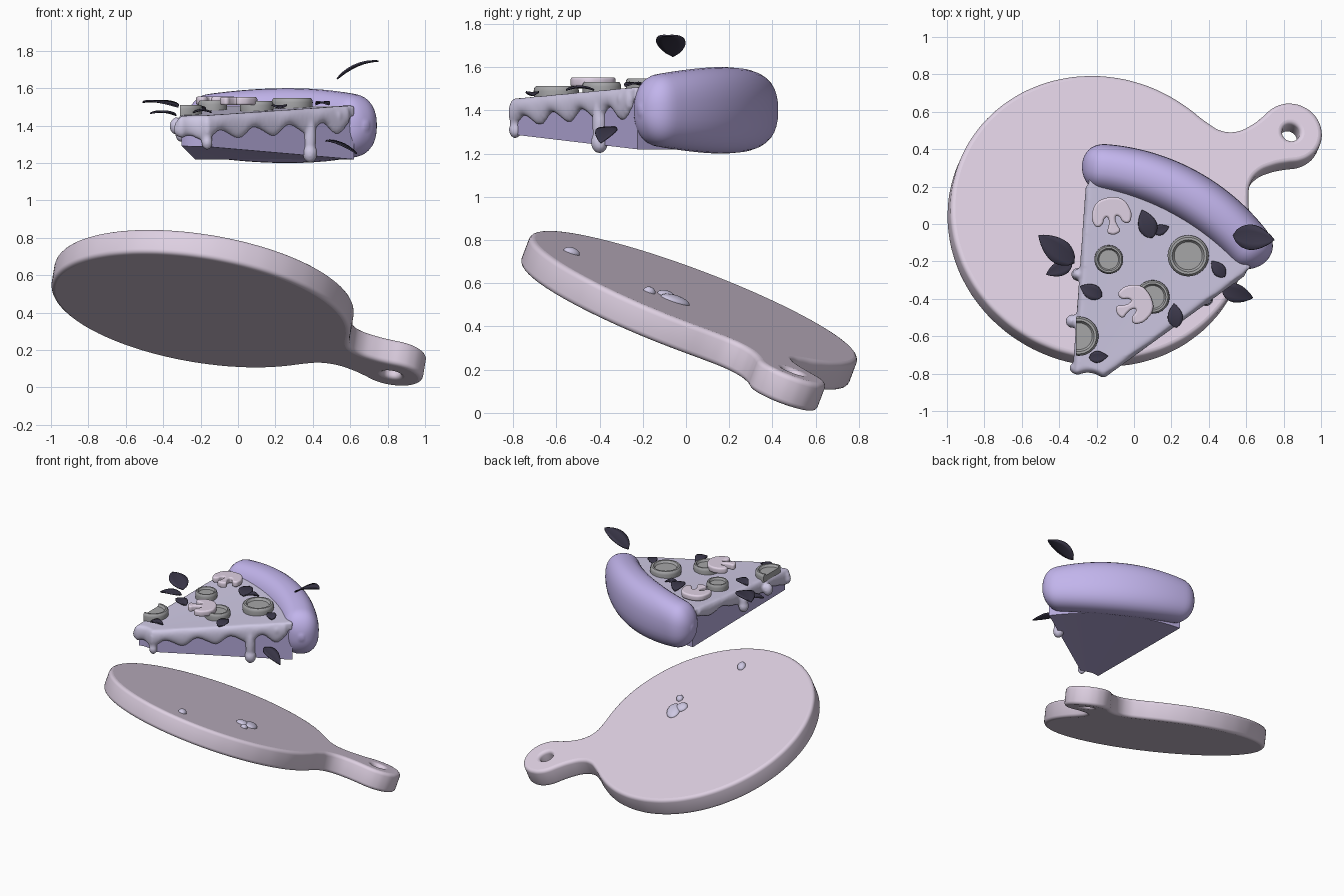
import bpy, bmesh
from math import sin, cos, pi, radians, sqrt, exp, atan2
from mathutils import Vector, Matrix

if "Cube" in bpy.data.objects:
    bpy.data.objects.remove(bpy.data.objects["Cube"])


def mat(name, rgb):
    m = bpy.data.materials.new(name)
    m.diffuse_color = (*rgb, 1)
    m.use_nodes = True
    m.node_tree.nodes["Principled BSDF"].inputs["Base Color"].default_value = m.diffuse_color
    return m


BOARD = mat("board", (.73, .63, .76))
CRUST = mat("crust", (.54, .46, .84))
BASE = mat("base", (.46, .40, .70))
CHEESE = mat("cheese", (.62, .58, .77))
OLIVE = mat("olive", (.38, .38, .39))
MUSH = mat("mushroom", (.74, .64, .77))
LEAF = mat("leaf", (.045, .04, .07))


def finish(name, data, m, matrix=None, angle=40):
    if isinstance(data, bmesh.types.BMesh):
        bmesh.ops.recalc_face_normals(data, faces=data.faces)
        me = bpy.data.meshes.new(name)
        data.to_mesh(me)
        data.free()
    else:
        me = data
    ob = bpy.data.objects.new(name, me)
    bpy.context.collection.objects.link(ob)
    me.materials.clear()
    me.materials.append(m)
    if matrix:
        ob.matrix_world = matrix
    bpy.ops.object.select_all(action='DESELECT')
    ob.select_set(True)
    bpy.context.view_layer.objects.active = ob
    bpy.ops.object.shade_smooth_by_angle(angle=radians(angle))
    return ob


def slab(name, outlines, half, bevel, m, matrix):
    """Smooth closed outlines (later ones are holes), extruded with rounded edges."""
    cu = bpy.data.curves.new(name, 'CURVE')
    cu.dimensions, cu.fill_mode = '2D', 'BOTH'
    cu.extrude, cu.bevel_depth, cu.bevel_resolution, cu.offset = half - bevel, bevel, 3, -bevel
    for pts in outlines:
        sp = cu.splines.new('BEZIER')
        sp.bezier_points.add(len(pts) - 1)
        sp.use_cyclic_u, sp.resolution_u = True, 5
        for b, p in zip(sp.bezier_points, pts):
            b.co = (*p, 0)
            b.handle_left_type = b.handle_right_type = 'AUTO'
    tmp = bpy.data.objects.new("tmp", cu)
    bpy.context.collection.objects.link(tmp)
    me = bpy.data.meshes.new_from_object(tmp.evaluated_get(bpy.context.evaluated_depsgraph_get()))
    bpy.data.objects.remove(tmp)
    return finish(name, me, m, matrix)


def arc(cx, r, a0, a1, n):
    return [(cx + r * cos(radians(a0 + (a1 - a0) * i / n)), r * sin(radians(a0 + (a1 - a0) * i / n)))
            for i in range(n + 1)]


# Cutting board: tilted disc with a waisted handle and a hanging hole
n = Vector((.155, .35, .924)).normalized()
c, s = cos(radians(24)), sin(radians(24))
ex = Vector((c, s, -(n.x * c + n.y * s) / n.z)).normalized()
ey = n.cross(ex)
HALF = .07


def board_point(x, y):
    o = Vector((-.2, -.01, .41)) + n * 2 * HALF
    return Vector((x, y, o.z - (n.x * (x - o.x) + n.y * (y - o.y)) / n.z))


tilt = Matrix((ex, ey, n)).transposed().to_4x4()
neck = [(.785, .235), (.83, .168), (.90, .13), (.99, .128), (1.07, .145)]
outline = (arc(0, .81, 27, 333, 30) + [(u, -v) for u, v in neck]
           + arc(1.168, .168, -100, 100, 10) + neck[::-1])
slab("cutting_board", [outline, arc(1.168, .047, 0, 337.5, 15)], HALF, .024, BOARD,
     Matrix.Translation(Vector((-.2, -.01, .41)) + n * HALF) @ tilt)

# Fallen cheese drops lying on the board
for x, y, a, b in ((-.1, -.53, .042, .03), (.14, -.05, .075, .05), (.1, -.09, .045, .045), (.17, -.17, .03, .025)):
    bm = bmesh.new()
    bmesh.ops.create_uvsphere(bm, u_segments=24, v_segments=12, radius=1)
    finish("cheese_drop", bm, CHEESE, Matrix.Translation(board_point(x, y)) @ tilt
           @ Matrix.Diagonal((b, a, .024, 1)), 180)

# Slice layout in polar coordinates around the (blunted) tip
AX, AY, A0, A1 = -.31, -.9, 36, 86


def pol(r, deg, z):
    return Vector((AX + r * cos(radians(deg)), AY + r * sin(radians(deg)), z))


def top(r): return 1.445 + .055 * r
def bottom(r): return 1.30 - .07 * r
def top_at(x, y): return top(sqrt((x - AX) ** 2 + (y - AY) ** 2))
def r_tip(deg): return .18 - .06 * (deg - A0) / (A1 - A0)


def wedge(bm, a0, a1, shrink, hi, lo, nr=14, na=14):
    g = {}
    for k, zf in enumerate((lo, hi)):
        for i in range(nr + 1):
            for j in range(na + 1):
                a = a0 + (a1 - a0) * j / na
                r0 = r_tip(a) + shrink
                r = r0 + (1.15 - r0) * i / nr
                g[k, i, j] = bm.verts.new(pol(r, a, zf(r)))
    for k in (0, 1):
        for i in range(nr):
            for j in range(na):
                bm.faces.new([g[k, i, j], g[k, i + 1, j], g[k, i + 1, j + 1], g[k, i, j + 1]])
    rim = ([(i, 0) for i in range(nr)] + [(nr, j) for j in range(na)]
           + [(i, na) for i in range(nr, 0, -1)] + [(0, j) for j in range(na, 0, -1)])
    for p, q in zip(rim, rim[1:] + rim[:1]):
        bm.faces.new([g[0, *p], g[0, *q], g[1, *q], g[1, *p]])


# Dough base
bm = bmesh.new()
wedge(bm, A0, A1, .012, lambda r: top(r) - .03, bottom)
finish("slice_base", bm, BASE)

# Crust: fat arc with rounded ends
bm = bmesh.new()
N, S, rings = 48, 32, []
for i in range(N + 1):
    t = .5 - .5 * cos(pi * i / N)
    e = min(t, 1 - t)
    cap = max(.02, 1 - max(0, 1 - e / .11) ** 2.6) ** .5
    k = 1 - (2 * t - 1) ** 2
    w, h = (.12 + .018 * k) * cap, (.15 + .05 * k) * cap
    ring = []
    for j in range(S):
        q = 2 * pi * j / S
        f = lambda v: abs(v) ** .85 * (1 if v > 0 else -1)
        ring.append(bm.verts.new(pol(1.21 + w * f(cos(q)), 34.5 + 54 * t, 1.4 + h * f(sin(q)))))
    rings.append(ring)
for a, b in zip(rings, rings[1:]):
    for j in range(S):
        bm.faces.new([a[j], a[(j + 1) % S], b[(j + 1) % S], b[j]])
bm.faces.new(rings[0])
bm.faces.new(rings[-1])
finish("crust", bm, CRUST, None, 180)

# Melted cheese: sheet plus a dripping skirt, fused by remeshing
bm = bmesh.new()
wedge(bm, A0 - .5, A1 + .5, -.005, top, lambda r: top(r) - .06)


def blob(x, y, zc, rx, rz):
    bmesh.ops.create_icosphere(bm, subdivisions=3, radius=1,
                               matrix=Matrix.Translation((x, y, zc)) @ Matrix.Diagonal((rx, rx, rz, 1)))


path = [pol(1.09 - (1.09 - .18) * i / 45, A0, 0) for i in range(46)]
path += [pol(r_tip(A0 + 5 * i), A0 + 5 * i, 0) for i in range(1, 10)]
path += [pol(.12 + (1.09 - .12) * i / 45, A1, 0) for i in range(46)]
# (x, y, lowest z, radius) of each hanging drip
drips = [(.385, -.40, 1.2, .04), (-.165, -.79, 1.27, .03), (.01, -.66, 1.355, .032), (.2, -.53, 1.37, .026),
         (.53, -.29, 1.41, .03), (-.315, -.77, 1.34, .03), (-.30, -.27, 1.31, .036), (-.33, -.52, 1.35, .036)]
for i, p in enumerate(path):
    z = top_at(p.x, p.y)
    d = .085 + .015 * sin(i * .55)
    for x, y, lo, w in drips:
        d += .05 * exp(-((p.x - x) ** 2 + (p.y - y) ** 2) / .0035)
    blob(p.x, p.y, z - d / 2, .027, d / 2)
for x, y, lo, w in drips:
    z = top_at(x, y) - .03
    blob(x, y, (z + lo) / 2 + .01, w * .85, (z - lo) / 2)
    blob(x, y, lo + w * 1.3, w, w * 1.3)
cheese = finish("melted_cheese", bm, CHEESE, None, 180)
rm = cheese.modifiers.new("fuse", 'REMESH')
rm.mode, rm.voxel_size, rm.use_smooth_shade = 'VOXEL', .0095, True
sm = cheese.modifiers.new("soften", 'SMOOTH')
sm.factor, sm.iterations = .5, 5

# Olive slices with a raised rim; one is cut by the slice edge
for x, y, r, cut in ((.29, -.17, .11, 0), (-.135, -.19, .077, 0), (.10, -.39, .09, 0), (-.295, -.6, .105, 1)):
    bm = bmesh.new()
    prof = [(.001, .034), (.68, .034), (.73, .04), (.78, .05), (.9, .05), (.97, .042), (1, .028), (.97, -.01), (.001, -.01)]
    vs = [bm.verts.new((r * u, 0, z)) for u, z in prof]
    es = [bm.edges.new(e) for e in zip(vs, vs[1:])]
    bmesh.ops.spin(bm, geom=vs + es, cent=(0, 0, 0), axis=(0, 0, 1), angle=2 * pi, steps=40)
    bmesh.ops.remove_doubles(bm, verts=bm.verts, dist=.0008)
    if cut:
        bmesh.ops.bisect_plane(bm, geom=bm.verts[:] + bm.edges[:] + bm.faces[:], plane_co=(-.015, 0, 0),
                               plane_no=(-1, 0, 0), clear_outer=True)
        bmesh.ops.holes_fill(bm, edges=[e for e in bm.edges if e.is_boundary])
    finish("olive_slice", bm, OLIVE, Matrix.Translation((x, y, top_at(x, y))))

# Mushroom slices
half = [(.018, -.02), (.024, -.055), (.034, -.085), (.02, -.098)]
cap = [(.04, -.012), (.055, -.04), (.085, -.05), (.104, -.02), (.1, .03), (.07, .078), (.03, .095)]
side = half[::-1] + [(.026, -.005)] + cap
shape = side + [(-u, v) for u, v in side[::-1]]
for x, y, rot, z in ((-.12, .045, 8, .035), (.0, -.43, -62, .055)):
    slab("mushroom_slice", [shape], .022, .012, MUSH,
         Matrix.Translation((x, y, top_at(x, y) + z)) @ Matrix.Rotation(radians(rot), 4, 'Z'))


# Basil leaves, floating and lying on the slice
def leaf(p, q, width, arch):
    p, q = Vector(p), Vector(q)
    d = q - p
    sd = Vector((-d.y, d.x, 0)).normalized()
    bm = bmesh.new()
    n, rows = 12, []
    for i in range(n + 1):
        t = i / n
        w = width / 2 * max(.02, sin(pi * t ** .8) ** .8 if 0 < t < 1 else 0)
        mid = p + d * t + Vector((0, 0, arch * 4 * t * (1 - t)))
        rows.append([bm.verts.new(mid + sd * w * v + Vector((0, 0, .12 * w * v * v))) for v in (-1, -.5, 0, .5, 1)])
    for a, b in zip(rows, rows[1:]):
        for j in range(4):
            bm.faces.new([a[j], a[j + 1], b[j + 1], b[j]])
    ob = finish("basil_leaf", bm, LEAF, None, 60)
    so = ob.modifiers.new("thickness", 'SOLIDIFY')
    so.thickness, so.offset = .008, 0


leaf((-.32, -.21, 1.50), (-.51, -.06, 1.525), .13, .012)
leaf((-.33, -.21, 1.455), (-.47, -.27, 1.465), .08, .012)
leaf((.53, -.06, 1.65), (.75, -.085, 1.745), .135, .022)
leaf((.47, -.35, 1.32), (.635, -.395, 1.25), .10, .012)
for x, y, l, ang in ((.07, 0, .16, 110), (.145, -.03, .09, 20), (-.23, -.36, .13, 155),
                     (.45, -.24, .11, 130), (.22, -.49, .13, 95), (-.19, -.71, .10, 5)):
    z = top_at(x, y) + .012
    dx, dy = cos(radians(ang)) * l / 2, sin(radians(ang)) * l / 2
    leaf((x - dx, y - dy, z), (x + dx, y + dy, z), l * .62, .012)
